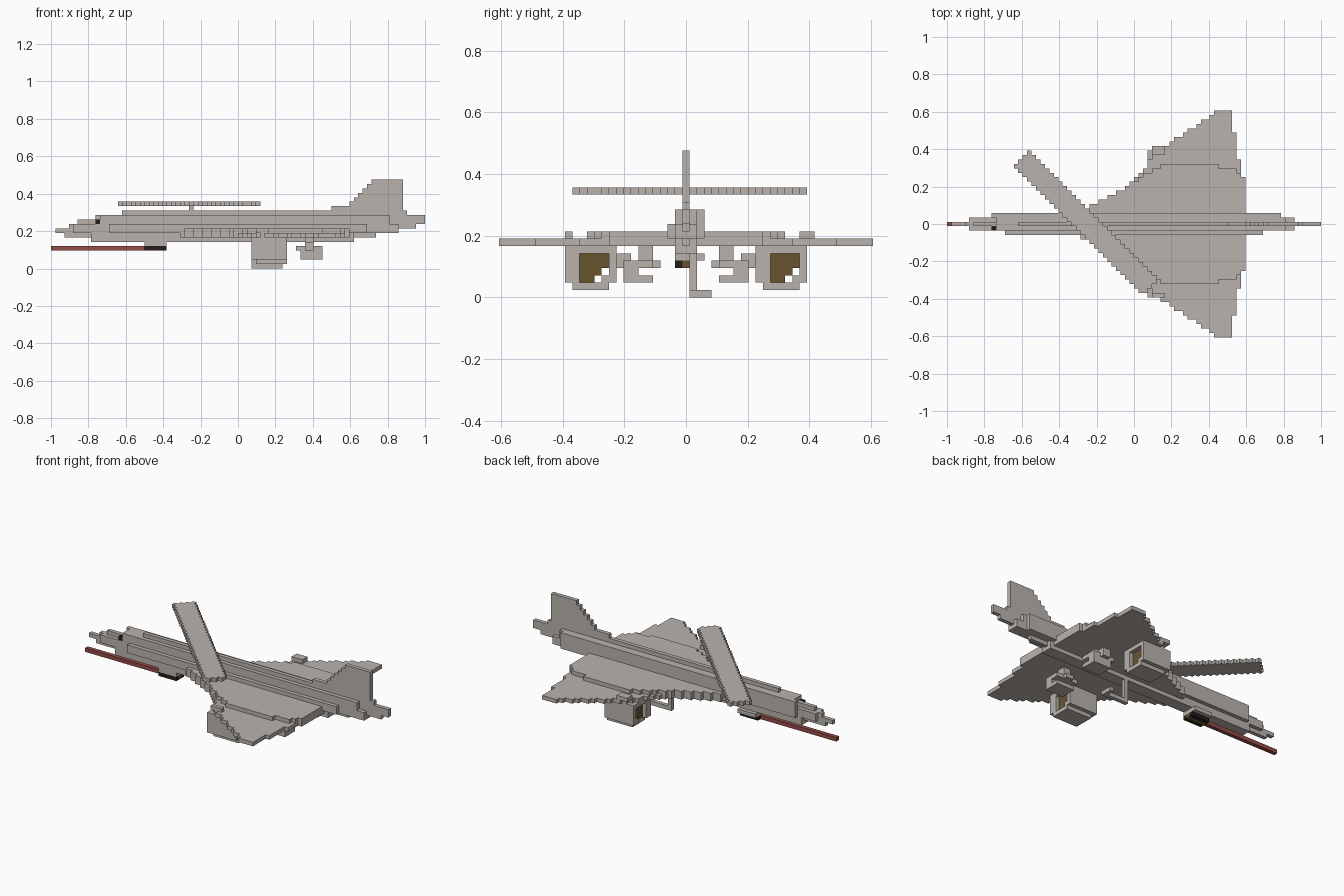
import bpy, bmesh
from math import hypot

cube = bpy.data.objects.get("Cube")
if cube:
    bpy.data.objects.remove(cube)

V = 2 / 84  # block size


def material(name, rgb):
    m = bpy.data.materials.new(name)
    m.use_nodes = True
    m.diffuse_color = (*rgb, 1)
    m.node_tree.nodes["Principled BSDF"].inputs["Base Color"].default_value = (*rgb, 1)
    return m


GREY = material("warm grey", (0.49, 0.45, 0.42))
RED = material("dull red", (0.3, 0.075, 0.065))
BLACK = material("near black", (0.02, 0.012, 0.012))
BROWN = material("brown", (0.14, 0.09, 0.03))


def box(x0, x1, j0, j1, k0, k1):
    """Cells between two x positions, with inclusive y and z block indices."""
    i0, i1 = round((x0 + 1) / V), round((x1 + 1) / V)
    return {(i, j, k) for i in range(i0, i1)
            for j in range(j0, j1 + 1) for k in range(k0, k1 + 1)}


def where(k, rule):
    """One layer of cells whose centre satisfies a rule in x and y."""
    return {(i, j, k) for i in range(84) for j in range(-26, 27)
            if rule((i + 0.5) * V - 1, j * V)}


def build(name, cells, mat):
    """Join the outer faces of a set of blocks into one object."""
    bm = bmesh.new()
    verts = {}

    def corner(p):
        if p not in verts:
            verts[p] = bm.verts.new((p[0] * V - 1, (p[1] - 0.5) * V, p[2] * V))
        return verts[p]

    for c in sorted(cells):
        for axis in range(3):
            for side in (0, 1):
                n = list(c)
                n[axis] += 2 * side - 1
                if tuple(n) in cells:
                    continue
                loop = []
                for a, b in ((0, 0), (1, 0), (1, 1), (0, 1)):
                    p = list(c)
                    p[axis] += side
                    p[(axis + 1) % 3] += a
                    p[(axis + 2) % 3] += b
                    loop.append(corner(tuple(p)))
                bm.faces.new(loop if side else loop[::-1])
    mesh = bpy.data.meshes.new(name)
    bm.to_mesh(mesh)
    bm.free()
    mesh.materials.append(mat)
    obj = bpy.data.objects.new(name, mesh)
    bpy.context.collection.objects.link(obj)
    return obj


def lerp(points, x):
    for (xa, ya), (xb, yb) in zip(points, points[1:]):
        if xa <= x <= xb:
            return ya + (yb - ya) * (x - xa) / (xb - xa)
    return -1


# Fuselage: a slim keel with stepped side layers
body = set()
keel = [(-0.78, 0.62), (-0.93, 0.73), (-0.98, 0.855), (-0.9, 0.95),
        (-0.86, 1), (-0.74, 1), (-0.62, 0.9)]
for k, (x0, x1) in enumerate(keel, 6):
    body |= box(x0, x1, 0, 0, k, k)
body |= box(-0.78, 0.62, -1, 1, 6, 7)
body |= box(-0.88, 0.855, -1, 1, 8, 9)
body |= box(-0.74, 0.82, -1, 1, 10, 11)
body |= box(-0.69, 0.69, -2, -2, 8, 9)
body |= box(-0.76, 0.78, 2, 2, 8, 11)
build("fuselage", body, GREY)
build("cockpit_mark", box(-0.762, -0.738, -1, -1, 10, 10), BLACK)

# Tail fin
fin = set()
for k, x in enumerate((0.5, 0.59, 0.62, 0.64, 0.67, 0.69, 0.71), 13):
    fin |= box(x, 0.88, 0, 0, k, k)
build("tail_fin", fin, GREY)

# Wings: a broad lower layer and a narrower upper layer
lead = [(-0.3, 0.06), (-0.24, 0.1), (-0.05, 0.19), (0.02, 0.25), (0.1, 0.37),
        (0.28, 0.49), (0.45, 0.612), (0.52, 0.612), (0.521, 0.49), (0.545, 0.49),
        (0.546, 0.34), (0.57, 0.34), (0.571, 0.25), (0.6, 0.25)]
top = [(-0.3, 0.06), (-0.05, 0.19), (0.1, 0.29), (0.18, 0.325), (0.38, 0.325),
       (0.53, 0.29), (0.6, 0.24)]
build("lower_wing", where(7, lambda x, y: abs(y) <= lerp(lead, x)), GREY)
build("upper_wing", where(8, lambda x, y: abs(y) <= min(lerp(top, x), lerp(lead, x))), GREY)
for side, name in ((1, "left"), (-1, "right")):
    j = side * 16
    build(name + "_wing_block", box(0.1, 0.17, j - (side < 0), j + (side > 0), 8, 8)
          if side > 0 else box(0.1, 0.17, j, j, 8, 8), GREY)


# Rotor blade laid diagonally, on a short mast
def on_blade(x, y):
    along = ((x + 0.255) - y) * 0.7071
    across = ((x + 0.255) + y) * 0.7071
    return abs(along) < 0.49 and abs(across) < 0.056


build("rotor_blade", where(14, on_blade), GREY)
build("rotor_mast", box(-0.262, -0.238, 0, 0, 13, 13), GREY)

# Nose gun
build("gun_barrel", box(-1, -0.5, 0, 0, 4, 4), RED)
build("gun_core", box(-0.5, -0.38, 0, 0, 4, 4), BROWN)
build("gun_mount", box(-0.5, -0.38, -1, 2, 5, 5), GREY)
for j in (-1, 1):
    build("gun_cheek", box(-0.5, -0.38, j, j, 4, 4), BLACK)

# Engine pods: hollow grey shells with a brown core that has a small gap
for name, lo, hi, c in (("back", 10, 16, 12), ("front", -16, -10, -14)):
    shell = box(0.07, 0.255, lo, hi, 2, 6) | box(0.095, 0.255, lo + 1, hi - 1, 1, 1)
    hollow = box(0.07, 0.255, c, c + 3, 2, 5)
    build(name + "_engine_shell", shell - hollow, GREY)
    gap = {(c + 2, 2), (c + 3, 2), (c + 3, 3)}
    core = {p for p in box(0.095, 0.235, c, c + 3, 2, 5) if p[1:] not in gap}
    build(name + "_engine_core", core, BROWN)
    # Corner filler leaves the small slanted opening clear
    build(name + "_engine_lip", box(0.07, 0.255, c + 3, c + 3, 2, 2), GREY)

# Small pods with struts under the wings
for name, side in (("back", 1), ("front", -1)):
    pod = (box(0.31, 0.45, 5, 8, 4, 4) | box(0.33, 0.45, 7, 8, 3, 3)
           | box(0.33, 0.45, 5, 8, 2, 2) | box(0.36, 0.4, 4, 9, 4, 4)
           | box(0.36, 0.4, 5, 6, 5, 6) | box(0.36, 0.4, 8, 9, 5, 5))
    build(name + "_pod", {(i, j * side, k) for i, j, k in pod}, GREY)

# Landing leg with a trailing foot
leg = box(0.07, 0.095, 1, 1, 0, 6) | box(0.07, 0.235, 1, 1, 0, 0) | box(0.21, 0.235, 1, 3, 0, 0)
build("landing_leg", leg, GREY)
